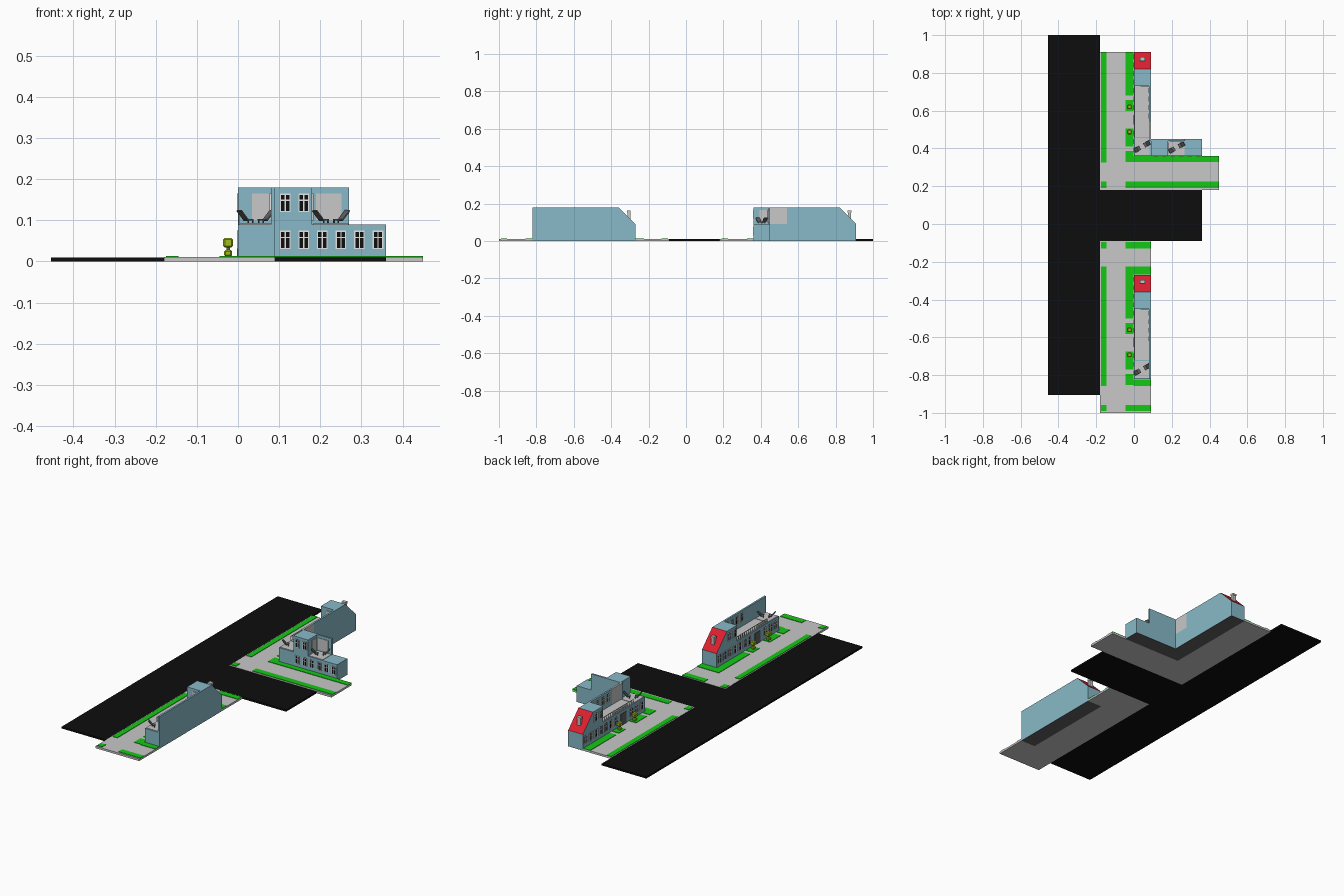
import bpy, bmesh, math
from mathutils import Matrix, Vector

if "Cube" in bpy.data.objects:
    bpy.data.objects.remove(bpy.data.objects["Cube"])


def material(name, hexa):
    lin = [((c / 255 + 0.055) / 1.055) ** 2.4 if c > 10 else c / 255 / 12.92
           for c in bytes.fromhex(hexa)]
    m = bpy.data.materials.new(name)
    m.diffuse_color = (*lin, 1)
    m.use_nodes = True
    m.node_tree.nodes["Principled BSDF"].inputs["Base Color"].default_value = m.diffuse_color
    return m


BLUE = material("wall blue", "88BAC8")
PALE = material("pavement grey", "C8C8C8")
DARK = material("dark grey", "606060")
BLACK = material("asphalt black", "0D0D0D")
GREEN = material("grass green", "14C814")
RED = material("roof red", "DC2030")
LIME = material("leaf lime", "A0BE1E")
WHITE = material("frame white", "F0F0F0")


def finish(name, bm, *mats):
    bmesh.ops.recalc_face_normals(bm, faces=bm.faces)
    me = bpy.data.meshes.new(name)
    bm.to_mesh(me)
    bm.free()
    for m in mats:
        me.materials.append(m)
    ob = bpy.data.objects.new(name, me)
    bpy.context.collection.objects.link(ob)
    return ob


def add_box(bm, x0, x1, y0, y1, z0, z1, extra=Matrix()):
    mat = Matrix.Translation(((x0 + x1) / 2, (y0 + y1) / 2, (z0 + z1) / 2)) \
        @ Matrix.Diagonal((x1 - x0, y1 - y0, z1 - z0, 1))
    bmesh.ops.create_cube(bm, size=1, matrix=extra @ mat)


def boxes(name, items, mat):
    bm = bmesh.new()
    for b in items:
        add_box(bm, *b)
    return finish(name, bm, mat)


def prism(name, pts, to3d, depth, *mats):
    bm = bmesh.new()
    f = bm.faces.new([bm.verts.new(to3d(*p)) for p in pts])
    r = bmesh.ops.extrude_face_region(bm, geom=[f])
    bmesh.ops.translate(bm, vec=depth,
                        verts=[v for v in r["geom"] if isinstance(v, bmesh.types.BMVert)])
    return finish(name, bm, *mats)


# Roads and pavements
prism("road", [(-.455, -.905), (-.18, -.905), (-.18, -.09), (.36, -.09), (.36, .18),
               (-.18, .18), (-.18, 1), (-.455, 1)],
      lambda x, y: (x, y, 0), (0, 0, .01), BLACK)
prism("north_pavement", [(-.18, .18), (.45, .18), (.45, .36), (0, .36), (0, .91), (-.18, .91)],
      lambda x, y: (x, y, 0), (0, 0, .011), PALE)
prism("south_pavement", [(-.18, -1), (.09, -1), (.09, -.82), (0, -.82), (0, -.27), (.09, -.27),
                         (.09, -.09), (-.18, -.09)],
      lambda x, y: (x, y, 0), (0, 0, .011), PALE)

# Grass strips: (x0, x1, y0, y1)
grass = [(-.175, -.145, .325, .91), (-.175, -.145, .19, .225), (-.045, -.003, .19, .225),
         (-.003, .45, .19, .225), (-.003, .45, .328, .36),
         (-.175, -.145, -.857, -.225), (-.003, .09, -.268, -.225), (-.003, .09, -.857, -.822)]
for y0, y1 in ((-.13, -.095), (-.99, -.957)):
    grass += [(-.175, -.145, y0, y1), (-.045, .09, y0, y1)]
for d in (0, -1.18):
    grass += [(-.045, -.003, a + d, b + d) for a, b in
              ((.68, .91), (.598, .656), (.41, .505), (.328, .386))]
grass.append((-.045, -.003, -.271, -.225))
boxes("grass", [(*g, .009, .0135) for g in grass], GREEN)

frames, glass, doors, panels, floors, rails = [], [], [], [], [], []


def plate(face, c, plane, w, z0, z1, t):
    """Thin plate on a wall facing -y ('y') or -x ('x')."""
    if face == "y":
        return (c - w / 2, c + w / 2, plane - t, plane + .001, z0, z1)
    return (plane - t, plane + .001, c - w / 2, c + w / 2, z0, z1)


def window(face, c, plane, z):
    glass.append(plate(face, c, plane, .025, z, z + .045, .001))
    for o in (-.0115, 0, .0115):
        frames.append(plate(face, c + o, plane, .003, z, z + .045, .003))
    for h in (0, .027, .042):
        frames.append(plate(face, c, plane, .026, z + h, z + h + .003, .0027))


def chairs(name, cx, cy):
    """Pair of leaning deck chairs facing each other."""
    bm = bmesh.new()
    for s in (0, math.pi):
        m = Matrix.Translation((cx, cy, .093)) @ Matrix.Rotation(s + .5, 4, "Z")
        add_box(bm, .012, .028, -.012, .012, .007, .010, m)
        for y in (-.011, .011):
            add_box(bm, .013, .016, y - .0015, y + .0015, 0, .008, m)
        back = m @ Matrix.Translation((.025, 0, .006)) @ Matrix.Rotation(.7, 4, "Y")
        add_box(bm, -.0015, .0015, -.012, .012, 0, .032, back)
    finish(name, bm, DARK)


def tree(name, x, y):
    bm = bmesh.new()
    for r, z0, z1 in ((.010, .012, .028), (.012, .034, .057)):
        b = bmesh.new()
        add_box(b, x - r, x + r, y - r, y + r, z0, z1)
        bmesh.ops.bevel(b, geom=b.edges[:], offset=.004, segments=1, affect="EDGES")
        tmp = bpy.data.meshes.new("tmp")
        b.to_mesh(tmp)
        b.free()
        bm.from_mesh(tmp)
        bpy.data.meshes.remove(tmp)
    finish(name, bm, LIME)
    boxes(name + "_trunk", [(x - .004, x + .004, y - .004, y + .004, .02, .04)], DARK)


# Two long terraced houses, the second one a shifted copy
for tag, d in (("north", 0), ("south", -1.18)):
    body = prism(tag + "_house", [(.36 + d, .001), (.91 + d, .001), (.91 + d, .09), (.82 + d, .18),
                                  (.73 + d, .18), (.73 + d, .09), (.36 + d, .09)],
                 lambda y, z: (0, y, z), (.09, 0, 0), BLUE, RED)
    for p in body.data.polygons:
        if p.normal.y > .3 and p.normal.z > .3:
            p.material_index = 1
    boxes(tag + "_house_floor", [(0, .09, .36 + d, .91 + d, 0, .0015)], DARK)
    boxes(tag + "_back_wall", [(.08, .09, (.54 if d == 0 else .36) + d, .735 + d, .085, .18)], BLUE)
    # chimney on the red slope
    boxes(tag + "_chimney", [(.035, .055, .866 + d, .882 + d, .11, .158),
                             (.033, .057, .864 + d, .884 + d, .153, .163)], PALE)
    # terrace floors, door panel and railing
    floors += [(.004, .081, .46 + d, .73 + d, .088, .0925), (.004, .081, .365 + d, .455 + d, .088, .092)]
    panels.append(plate("y", .057, .73 + d, .045, .10, .165, .003))
    rails.append((.001, .004, .46 + d, .73 + d, .112, .115))
    rails += [(.001, .004, .46 + d + i * .018, .463 + d + i * .018, .09, .113) for i in range(16)]
    # windows and entrance on the street side
    for k in range(12):
        c = .91 - .0225 - .045 * k + d
        if k not in (7, 8):
            window("x", c, 0, .03)
        if k in (2, 3):
            window("x", c, 0, .12)
        if k in (4, 5, 6, 7):
            window("x", c, .08, .12)
    doors.append(plate("x", .553 + d, 0, .05, .011, .075, .003))
    chairs(tag + "_deck_chairs", .043, .41 + d)
    for i, y in enumerate((.62, .487)):
        tree(f"{tag}_tree_{i + 1}", -.024, y + d)

# Pale end of the north back wall
boxes("north_pale_wall", [(.08, .09, .45, .54, .09, .18)], PALE)

# Side wing of the north house
boxes("wing", [(.09, .36, .36, .45, .001, .09), (.09, .18, .36, .45, .09, .18),
               (.18, .27, .44, .45, .09, .18), (0.08, .09, .44, .45, .09, .18)], BLUE)
boxes("wing_floor", [(.09, .36, .36, .45, 0, .0015)], DARK)
for k in range(6):
    window("y", .115 + .045 * k, .36, .03)
    if k < 2:
        window("y", .115 + .045 * k, .36, .12)
floors.append((.182, .268, .365, .44, .088, .092))
panels += [plate("y", .22, .44, .062, .10, .165, .003), (.179, .183, .392, .432, .10, .165)]
chairs("wing_deck_chairs", .226, .405)

boxes("window_glass", glass, BLACK)
boxes("window_frames", frames, WHITE)
boxes("entrance_doors", doors, DARK)
boxes("terrace_doors", panels, PALE)
boxes("terrace_floors", floors, PALE)
boxes("terrace_railings", rails, PALE)
